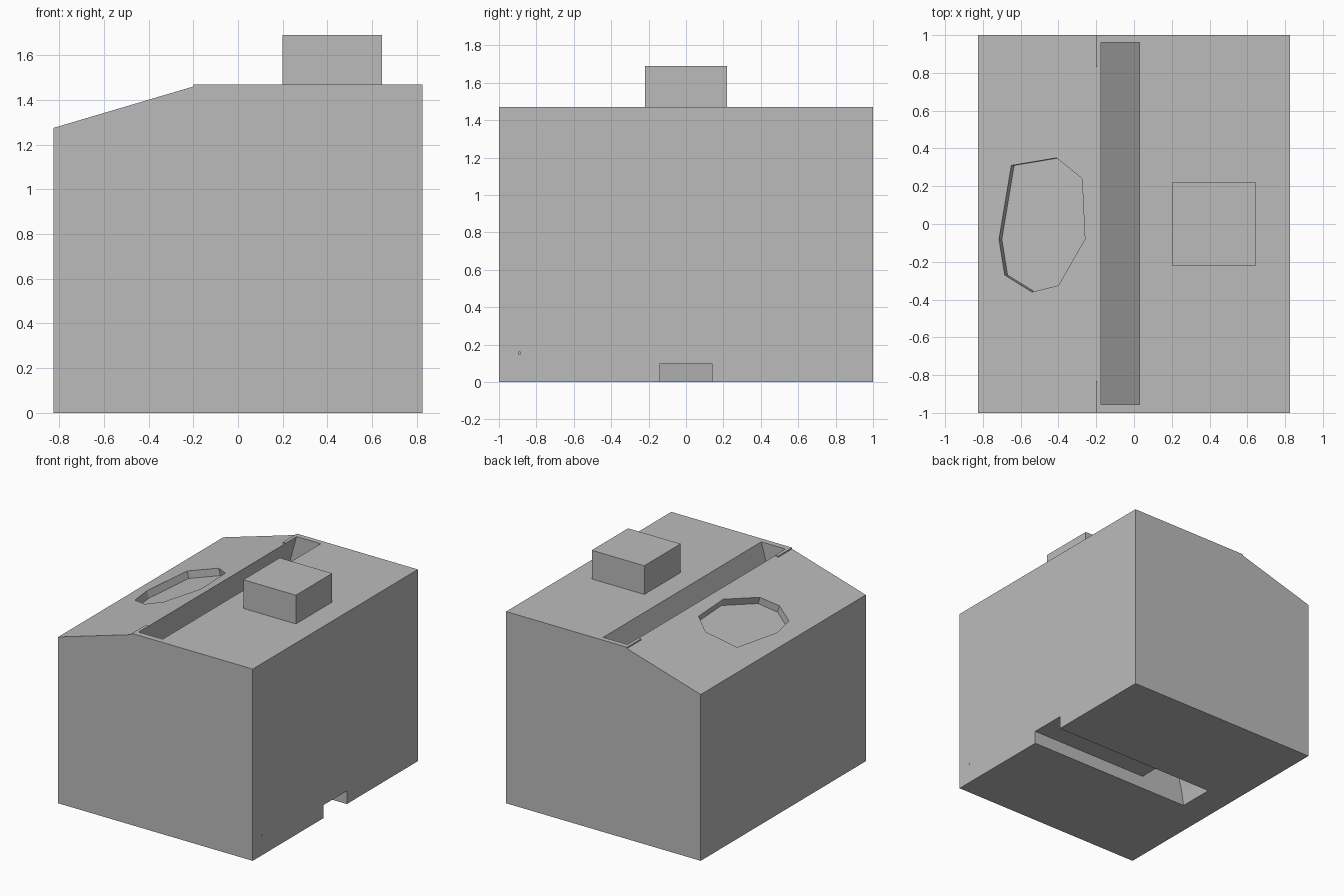
import bpy, bmesh
from mathutils import Vector

if "Cube" in bpy.data.objects:
    bpy.data.objects.remove(bpy.data.objects["Cube"], do_unlink=True)

GREY = (0.5, 0.5, 0.5, 1)
grey = bpy.data.materials.new("plain_grey")
grey.use_nodes = True
grey.diffuse_color = GREY
grey.node_tree.nodes["Principled BSDF"].inputs["Base Color"].default_value = GREY


def prism(name, points, sweep):
    """Closed solid: a flat outline swept along a vector."""
    bm = bmesh.new()
    face = bm.faces.new([bm.verts.new(p) for p in points])
    moved = bmesh.ops.extrude_face_region(bm, geom=[face])["geom"]
    bmesh.ops.translate(bm, vec=sweep, verts=[v for v in moved if isinstance(v, bmesh.types.BMVert)])
    bmesh.ops.recalc_face_normals(bm, faces=bm.faces)
    mesh = bpy.data.meshes.new(name)
    bm.to_mesh(mesh)
    bm.free()
    mesh.materials.append(grey)
    obj = bpy.data.objects.new(name, mesh)
    bpy.context.collection.objects.link(obj)
    return obj


def side_prism(name, outline, y0, y1):
    """Outline given in x and z, swept from y0 to y1."""
    return prism(name, [(x, y0, z) for x, z in outline], Vector((0, y1 - y0, 0)))


def carve(target, cutter):
    mod = target.modifiers.new(cutter.name, "BOOLEAN")
    mod.operation = "DIFFERENCE"
    mod.solver = "EXACT"
    mod.object = cutter
    graph = bpy.context.evaluated_depsgraph_get()
    target.data = bpy.data.meshes.new_from_object(target.evaluated_get(graph))
    target.modifiers.clear()
    bpy.data.objects.remove(cutter, do_unlink=True)


# Main housing with a sloping shoulder and a small step at its top
W, TOP, FOLD = 0.825, 1.47, -0.2
LOW, HIGH = 1.275, 1.46
body = side_prism("housing", [(-W, 0), (W, 0), (W, TOP), (FOLD, TOP), (FOLD, HIGH), (-W, LOW)], -1, 1)
slope = (HIGH - LOW) / (FOLD + W)

# Step smoothed away between the two ends
carve(body, side_prism("step_cut", [(FOLD - 0.02, HIGH - 0.02 * slope), (FOLD + 0.05, HIGH + 0.05 * slope),
                                   (FOLD - 0.02, HIGH + 0.05)], -0.83, 0.83))

# Long leaning slot
LEAN, FLOOR = 0.28, 0.45


def slot_x(x, z):
    return x + LEAN * (z - TOP)


left, right, over = -0.175, 0.03, TOP + 0.05
slot = [(slot_x(left, FLOOR), FLOOR), (slot_x(right, FLOOR), FLOOR),
        (slot_x(right, over), over), (slot_x(left, over), over)]
carve(body, side_prism("slot_cut", slot, -0.955, 0.96))

# Channel under the base, with a curved chute rising to the slot
channel = [(0.9, -0.05), (0.9, 0.1), (-0.2, 0.1), (slot_x(right, FLOOR), FLOOR + 0.01),
           (slot_x(left, FLOOR), FLOOR + 0.01), (-0.5, 0.36), (-0.545, 0.23),
           (-0.575, 0.1), (-0.59, 0), (-0.59, -0.05)]
carve(body, side_prism("channel_cut", channel, -0.14, 0.14))

# Shallow eight-sided recess square to the slope
ring = [(-0.65, 0.31), (-0.41, 0.35), (-0.275, 0.24), (-0.26, -0.08),
        (-0.4, -0.325), (-0.54, -0.36), (-0.685, -0.27), (-0.715, -0.08)]
normal = Vector((-slope, 0, 1)).normalized()
surface = [Vector((x, y, LOW + slope * (x + W))) for x, y in ring]
carve(body, prism("recess_cut", [p + normal * 0.05 for p in surface], normal * -0.105))

# Pinhole low on the side
pin = [(0.8, y, z) for y, z in ((-0.895, 0.15), (-0.885, 0.15), (-0.885, 0.16), (-0.895, 0.16))]
carve(body, prism("pinhole_cut", pin, Vector((0.1, 0, 0))))

# Block standing on the top
side_prism("top_block", [(0.2, TOP), (0.645, TOP), (0.645, 1.69), (0.2, 1.69)], -0.22, 0.22)
